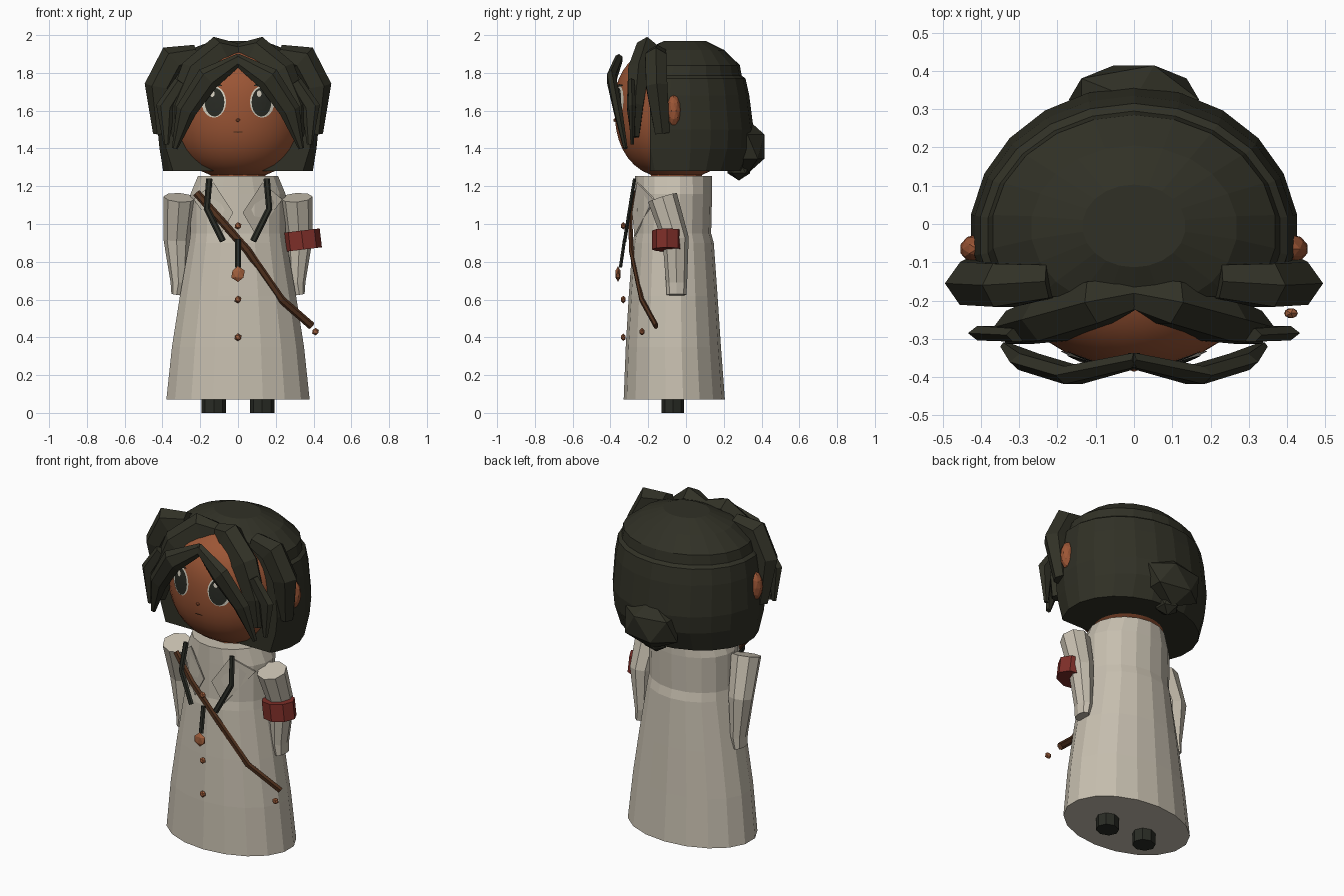
import bpy, bmesh, math
from mathutils import Vector

if "Cube" in bpy.data.objects:
    bpy.data.objects.remove(bpy.data.objects["Cube"])


def mat(name, rgb):
    m = bpy.data.materials.new(name)
    m.diffuse_color = (*rgb, 1)
    m.use_nodes = True
    m.node_tree.nodes["Principled BSDF"].inputs["Base Color"].default_value = m.diffuse_color
    return m


HAIR = mat("dark_hair", (0.030, 0.030, 0.019))
SKIN = mat("brown_skin", (0.33, 0.092, 0.036))
COAT = mat("cream_cloth", (0.57, 0.52, 0.43))
LEATHER = mat("brown_leather", (0.085, 0.032, 0.013))
RED = mat("red_band", (0.21, 0.028, 0.022))
COPPER = mat("copper", (0.36, 0.115, 0.045))
BLACK = mat("dark_cord", (0.022, 0.024, 0.018))
WHITE = mat("eye_white", (0.66, 0.62, 0.52))


def finish(bm, name, material, smooth=False):
    bmesh.ops.recalc_face_normals(bm, faces=bm.faces)
    me = bpy.data.meshes.new(name)
    bm.to_mesh(me)
    bm.free()
    me.materials.append(material)
    for p in me.polygons:
        p.use_smooth = smooth
    ob = bpy.data.objects.new(name, me)
    bpy.context.collection.objects.link(ob)
    return ob


def skin_rings(rings):
    """Join rings of points into a closed, capped surface."""
    bm = bmesh.new()
    vs = [[bm.verts.new(p) for p in r] for r in rings]
    n = len(vs[0])
    for a, b in zip(vs, vs[1:]):
        for i in range(n):
            j = (i + 1) % n
            bm.faces.new((a[i], a[j], b[j], b[i]))
    bm.faces.new(vs[0])
    bm.faces.new(vs[-1])
    return bm


def lathe(levels, sides, turn=0.5):
    """Levels are (z, half width, half depth, centre y)."""
    ang = [2 * math.pi * (i + turn) / sides for i in range(sides)]
    return skin_rings([[(rx * math.cos(a), cy + ry * math.sin(a), z) for a in ang]
                       for z, rx, ry, cy in levels])


def tube(name, path, sizes, material, sides=6):
    """Tapered tube; sizes are (width across, thickness in depth)."""
    pts = [Vector(p) for p in path]
    rings = []
    for i, p in enumerate(pts):
        t = (pts[min(i + 1, len(pts) - 1)] - pts[max(i - 1, 0)]).normalized()
        u = t.cross(Vector((0, 1, 0))).normalized()
        v = u.cross(t)
        w, d = sizes[i]
        rings.append([p + u * w * math.cos(a) + v * d * math.sin(a)
                      for a in (2 * math.pi * k / sides for k in range(sides))])
    return finish(skin_rings(rings), name, material)


def ball(name, loc, r, material, sub=1):
    bm = bmesh.new()
    bmesh.ops.create_icosphere(bm, subdivisions=sub, radius=1)
    for v in bm.verts:
        v.co = Vector((v.co.x * r[0], v.co.y * r[1], v.co.z * r[2])) + Vector(loc)
    return finish(bm, name, material)


# coat and boots
finish(lathe([(0.07, 0.385, 0.268, -0.062), (0.35, 0.355, 0.252, -0.067),
              (0.62, 0.312, 0.235, -0.068), (0.90, 0.262, 0.215, -0.068),
              (0.95, 0.255, 0.203, -0.07), (1.16, 0.255, 0.204, -0.066),
              (1.255, 0.215, 0.203, -0.066)], 18), "coat", COAT)
finish(lathe([(1.2, 0.15, 0.14, -0.05), (1.34, 0.15, 0.14, -0.05)], 12), "neck", SKIN)

# head: squarish ellipsoid, front surface reused by the face details
HC, HX, HY = Vector((0, -0.05, 1.62)), 0.36, 0.33


def swell(z):
    t = min(abs(z - HC.z) / (0.38 if z < HC.z else 0.32), 1)
    return max(1 - t ** 2.4, 0) ** (1 / 2.4)


def face_y(x, z):
    s = swell(z)
    return HC.y - HY * s * math.sqrt(max(1 - (x / (HX * s)) ** 2, 0))


levels = []
for i in range(1, 20):
    c = -math.cos(math.pi * i / 20)
    z = HC.z + c * (0.38 if c < 0 else 0.32)
    levels.append((z, HX * swell(z), HY * swell(z), HC.y))
finish(lathe(levels, 32), "head", SKIN, True)


def face_plate(name, x, z, rx, rz, lift, material, n=20):
    """Thin oval lying on the face."""
    bm = bmesh.new()
    place = lambda px, pz: bm.verts.new((px, face_y(px, pz) - lift, pz))
    mid = place(x, z)
    prev = None
    for f in (0.5, 1.0):
        ring = [place(x + rx * f * math.cos(2 * math.pi * k / n),
                      z + rz * f * math.sin(2 * math.pi * k / n)) for k in range(n)]
        for k in range(n):
            j = (k + 1) % n
            if prev:
                bm.faces.new((prev[k], prev[j], ring[j], ring[k]))
            else:
                bm.faces.new((mid, ring[k], ring[j]))
        prev = ring
    bmesh.ops.recalc_face_normals(bm, faces=bm.faces)
    if sum(f.normal.y for f in bm.faces) > 0:
        bmesh.ops.reverse_faces(bm, faces=bm.faces)
    me = bpy.data.meshes.new(name)
    bm.to_mesh(me)
    bm.free()
    me.materials.append(material)
    bpy.context.collection.objects.link(bpy.data.objects.new(name, me))


face_plate("mouth", 0, 1.487, 0.025, 0.004, 0.004, LEATHER)
ball("nose", (0, -0.378, 1.55), (0.012, 0.008, 0.010), SKIN)

# hair cap, cut flat behind the face
cap = lathe([(1.28, 0.400, 0.325, -0.03), (1.40, 0.420, 0.380, -0.03),
             (1.50, 0.430, 0.388, -0.03), (1.68, 0.420, 0.365, -0.03),
             (1.77, 0.405, 0.345, -0.03), (1.785, 0.385, 0.325, -0.03),
             (1.84, 0.372, 0.305, -0.02), (1.92, 0.270, 0.215, -0.01),
             (1.97, 0.135, 0.108, -0.005)], 22)
cut = bmesh.ops.bisect_plane(cap, geom=cap.verts[:] + cap.edges[:] + cap.faces[:],
                             plane_co=(0, -0.19, 0), plane_no=(0, -1, 0), clear_outer=True)
bmesh.ops.holes_fill(cap, edges=[e for e in cap.edges if e.is_boundary], sides=0)
finish(cap, "hair_cap", HAIR)
ball("hair_bun", (0, 0.325, 1.41), (0.19, 0.105, 0.145), HAIR)
ball("hair_bun_tuft", (0.0, 0.28, 1.30), (0.07, 0.07, 0.07), HAIR)

# mirrored pairs
for side, s in (("right", 1), ("left", -1)):
    def mir(path):
        return [(s * x, y, z) for x, y, z in path]

    # boots and sleeves
    tube(side + "_boot", mir([(0.128, -0.07, 0.0), (0.128, -0.07, 0.1)]),
         [(0.065, 0.06)] * 2, BLACK, 8)
    tube(side + "_sleeve", mir([(0.310, -0.125, 1.14), (0.325, -0.055, 0.92),
                                (0.315, -0.05, 0.69), (0.325, -0.05, 0.625)]),
         [(0.085, 0.08), (0.07, 0.07), (0.042, 0.056), (0.028, 0.052)], COAT, 8)
    # lapel plate bent round the chest
    bm = bmesh.new()
    outline = [(0.235, 1.13), (0.13, 1.22), (0.025, 1.06), (0.095, 0.94)]
    rings = []
    for lift in (0.008, 0.016):
        rings.append([(s * x, -0.066 - lift - 0.205 * math.sqrt(1 - (x / 0.262) ** 2), z)
                      for x, z in outline])
    bm.free()
    finish(skin_rings(rings), side + "_lapel", COAT)
    # neck cord
    tube(side + "_cord", mir([(0.152, -0.272, 1.24), (0.165, -0.298, 1.08),
                              (0.08, -0.325, 0.91)]), [(0.017, 0.010)] * 3, BLACK)
    # ear
    ball(side + "_ear", (s * 0.41, -0.065, 1.60), (0.045, 0.038, 0.085), SKIN, 2)
    # eye layers
    face_plate(side + "_eye_white", s * 0.128, 1.647, 0.065, 0.084, 0.003, WHITE)
    face_plate(side + "_iris", s * 0.124, 1.645, 0.052, 0.076, 0.006, BLACK)
    face_plate(side + "_eye_glint", s * 0.124 - 0.012, 1.69, 0.012, 0.017, 0.009, WHITE)
    face_plate(side + "_lash", s * 0.128, 1.734, 0.045, 0.006, 0.007, BLACK)
    # hair locks
    tube(side + "_crown_bang", mir([(-0.005, -0.18, 1.915), (0.09, -0.205, 1.915),
                                    (0.22, -0.25, 1.80), (0.30, -0.27, 1.62),
                                    (0.32, -0.27, 1.46)]),
         [(0.04, 0.045), (0.085, 0.065), (0.09, 0.065), (0.07, 0.05), (0.03, 0.025)], HAIR)
    tube(side + "_front_bang", mir([(-0.01, -0.355, 1.875), (0.16, -0.395, 1.77),
                                    (0.275, -0.36, 1.60), (0.335, -0.32, 1.40)]),
         [(0.03, 0.022), (0.065, 0.027), (0.055, 0.025), (0.015, 0.012)], HAIR)
    tube(side + "_side_lock", mir([(0.22, -0.15, 1.90), (0.34, -0.16, 1.87),
                                   (0.415, -0.155, 1.73), (0.405, -0.125, 1.48)]),
         [(0.05, 0.05), (0.085, 0.065), (0.08, 0.065), (0.045, 0.045)], HAIR)
    tube(side + "_cheek_lock", mir([(0.30, -0.29, 1.75), (0.385, -0.285, 1.62),
                                    (0.38, -0.285, 1.42)]),
         [(0.04, 0.02), (0.05, 0.022), (0.015, 0.01)], HAIR)

# arm band
tube("arm_band", [(0.347, -0.10, 0.865), (0.335, -0.10, 0.965)], [(0.098, 0.08)] * 2, RED, 8)

# pendant, buttons and shoulder strap
tube("pendant_cord", [(0, -0.325, 0.92), (0, -0.347, 0.77)], [(0.015, 0.010)] * 2, BLACK)
ball("pendant", (0, -0.36, 0.735), (0.040, 0.015, 0.042), COPPER)
for i, z in enumerate((0.99, 0.60, 0.40)):
    ball("button_%d" % i, (0, -0.332, z), (0.02, 0.014, 0.02), COPPER)
tube("shoulder_strap", [(-0.22, -0.27, 1.165), (-0.10, -0.295, 1.03), (0.05, -0.29, 0.86),
                        (0.23, -0.235, 0.60), (0.39, -0.158, 0.46)],
     [(0.021, 0.013)] * 5, LEATHER)
ball("strap_bead", (0.41, -0.233, 0.43), (0.02, 0.015, 0.02), COPPER)
